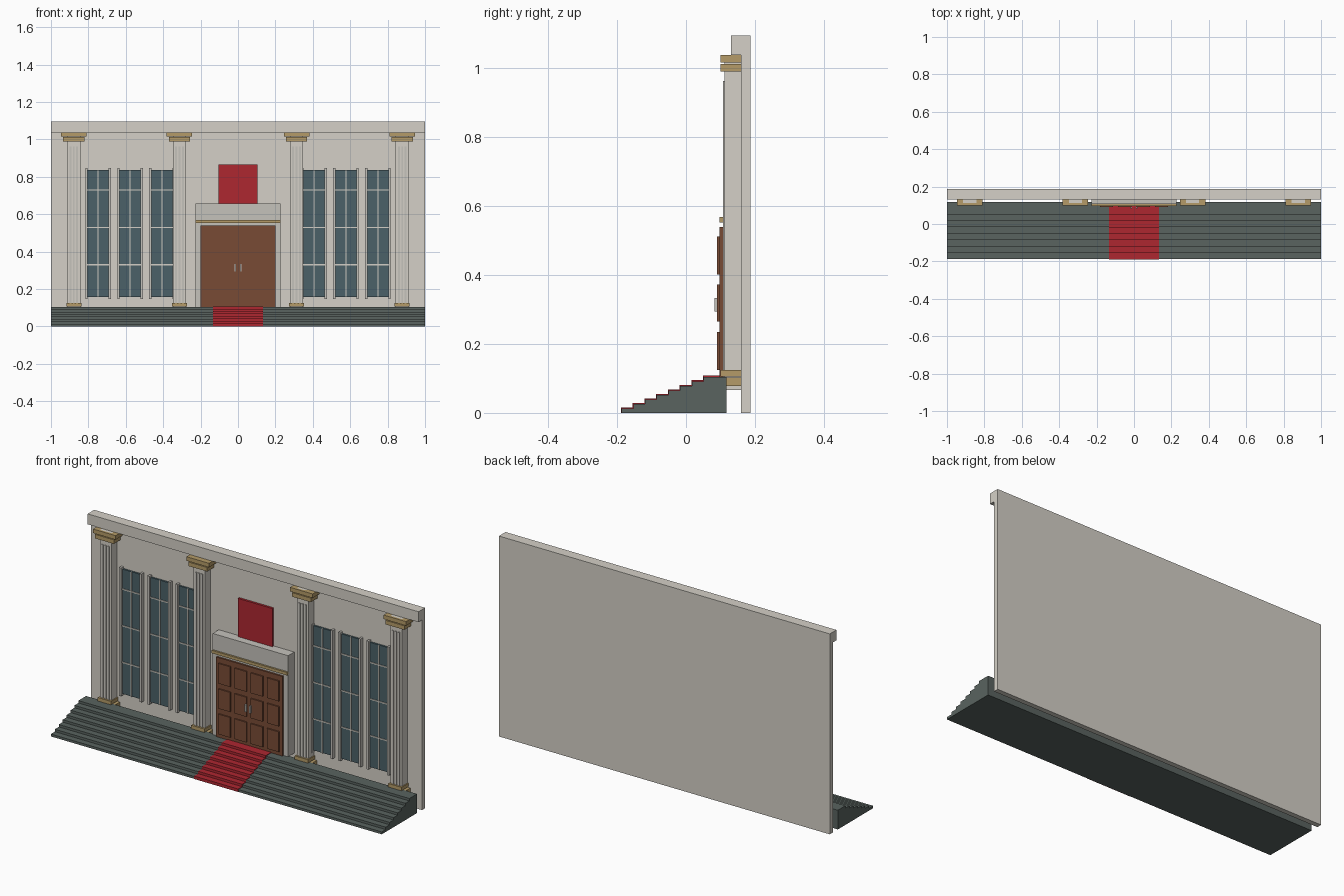
import bpy, bmesh

if "Cube" in bpy.data.objects:
    bpy.data.objects.remove(bpy.data.objects["Cube"])


def material(name, r, g, b):
    m = bpy.data.materials.new(name)
    m.diffuse_color = (r, g, b, 1)
    m.use_nodes = True
    m.node_tree.nodes["Principled BSDF"].inputs["Base Color"].default_value = m.diffuse_color
    return m


STONE = material("stone", 0.66, 0.63, 0.57)
TRIM = material("trim_stone", 0.56, 0.54, 0.50)
GOLD = material("gold", 0.46, 0.33, 0.14)
GLASS = material("glass", 0.07, 0.12, 0.14)
WOOD = material("wood", 0.19, 0.07, 0.035)
RED = material("red", 0.42, 0.02, 0.03)
SLATE = material("slate", 0.10, 0.125, 0.115)


def finish(name, bm, mat):
    bmesh.ops.recalc_face_normals(bm, faces=bm.faces)
    me = bpy.data.meshes.new(name)
    bm.to_mesh(me)
    bm.free()
    me.materials.append(mat)
    ob = bpy.data.objects.new(name, me)
    bpy.context.collection.objects.link(ob)
    return ob


def boxes(name, mat, *specs):
    """One object from boxes given as (x0, x1, y0, y1, z0, z1)."""
    bm = bmesh.new()
    for x0, x1, y0, y1, z0, z1 in specs:
        vs = bmesh.ops.create_cube(bm, size=1)["verts"]
        for v in vs:
            v.co = ((x0 + x1) / 2 + v.co.x * (x1 - x0),
                    (y0 + y1) / 2 + v.co.y * (y1 - y0),
                    (z0 + z1) / 2 + v.co.z * (z1 - z0))
    return finish(name, bm, mat)


def extrude_x(name, mat, profile, x0, x1):
    """Extrude a closed (y, z) profile along x."""
    bm = bmesh.new()
    face = bm.faces.new([bm.verts.new((x0, y, z)) for y, z in profile])
    new = bmesh.ops.extrude_face_region(bm, geom=[face])["geom"]
    verts = [g for g in new if isinstance(g, bmesh.types.BMVert)]
    bmesh.ops.translate(bm, verts=verts, vec=(x1 - x0, 0, 0))
    return finish(name, bm, mat)


# wall with overhanging parapet
WALL = 0.16
extrude_x("wall", STONE, [(WALL, 0), (0.187, 0), (0.187, 1.095),
                          (0.13, 1.095), (0.13, 1.038), (WALL, 1.038)], -1, 1)

# eight steps
N, Y0, RUN, RISE = 8, -0.187, 0.034, 0.0131
edge = []
for i in range(N):
    edge += [(Y0 + i * RUN, i * RISE), (Y0 + i * RUN, (i + 1) * RISE)]
TOP = N * RISE
extrude_x("steps", SLATE, edge + [(0.117, TOP), (0.117, 0)], -1, 1)

# carpet running down the steps
t = 0.003
upper = [(y - t / 2, z + (t if k else 0)) for k, (y, z) in enumerate(edge)]
carpet = upper + [(0.10, TOP + t), (0.10, TOP - 0.002)]
carpet += [(y + 0.002, z - 0.002) for y, z in reversed(edge[1:])]
carpet += [(Y0 + 0.002, 0)]
extrude_x("carpet", RED, carpet, -0.133, 0.133)

# fluted pilasters with gilded capitals and bases
for i, c in enumerate((-0.878, -0.313, 0.313, 0.878)):
    boxes(f"column_shaft_{i}", STONE, (c - 0.035, c + 0.035, 0.112, WALL, 0.067, 1.038))
    boxes(f"column_flutes_{i}", TRIM,
          *[(c + d - 0.005, c + d + 0.005, 0.107, 0.113, 0.125, 0.963) for d in (-0.018, 0, 0.018)])
    boxes(f"column_capital_{i}", GOLD,
          (c - 0.068, c + 0.068, 0.10, WALL, 1.016, 1.038),
          (c - 0.057, c + 0.057, 0.10, WALL, 0.99, 1.012))
    boxes(f"column_base_{i}", GOLD,
          (c - 0.040, c + 0.040, 0.10, WALL, 0.106, 0.125),
          (c - 0.052, c + 0.052, 0.10, WALL, 0.078, 0.102))

# tall windows, three per bay
for i, a in enumerate((0.407, 0.577, 0.748)):
    for side, s in (("left", -1), ("right", 1)):
        c, w = a * s, 0.058
        boxes(f"window_glass_{side}_{i}", GLASS, (c - w, c + w, 0.15, WALL, 0.157, 0.838))
        boxes(f"window_bars_{side}_{i}", STONE,
              (c - 0.003, c + 0.003, 0.146, 0.151, 0.157, 0.838),
              *[(c - w, c + w, 0.146, 0.151, z - 0.003, z + 0.003) for z in (0.33, 0.53, 0.73)])
        boxes(f"window_jambs_{side}_{i}", TRIM,
              *[(c + d - 0.006, c + d + 0.006, 0.138, WALL, 0.147, 0.848) for d in (-w - 0.004, w + 0.004)])

# door surround and gilded moulding
boxes("door_surround", TRIM, (-0.228, 0.228, 0.107, WALL, TOP, 0.657))
boxes("door_moulding", GOLD, (-0.228, 0.228, 0.097, 0.11, 0.553, 0.569))

# panelled double door with handles
boxes("door", WOOD, (-0.2, 0.2, 0.097, 0.11, TOP, 0.54))
boxes("door_panels", WOOD,
      *[(x - 0.036, x + 0.036, 0.090, 0.098, z0, z1)
        for x in (-0.147, -0.049, 0.049, 0.147)
        for z0, z1 in ((0.125, 0.235), (0.265, 0.372), (0.402, 0.512))])
boxes("door_handles", TRIM,
      *[(x - 0.004, x + 0.004, 0.082, 0.091, 0.294, 0.334) for x in (-0.014, 0.014)])

# red banner above the door
boxes("banner", RED, (-0.104, 0.104, 0.148, WALL, 0.65, 0.866))
